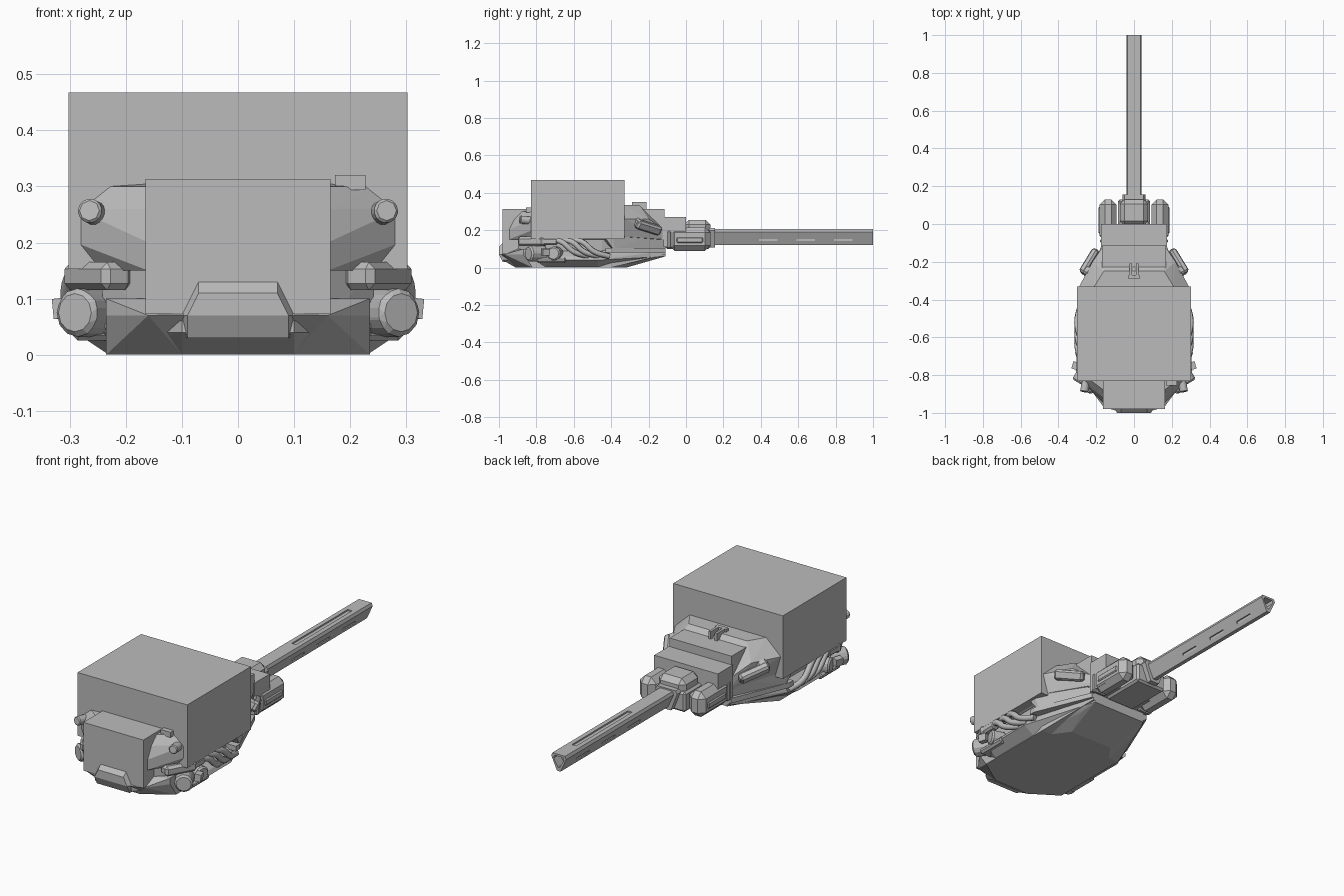
import bpy, bmesh
from mathutils import Vector, Matrix, Euler

if "Cube" in bpy.data.objects:
    bpy.data.objects.remove(bpy.data.objects["Cube"])

GREY = (.5, .5, .5, 1)
grey = bpy.data.materials.new("plain grey")
grey.use_nodes = True
grey.diffuse_color = GREY
grey.node_tree.nodes["Principled BSDF"].inputs["Base Color"].default_value = GREY


def finish(name, bm, bevel=0, mirrored=False):
    """Turn a bmesh into a grey object, optionally chamfered and mirrored."""
    bmesh.ops.recalc_face_normals(bm, faces=bm.faces)
    mesh = bpy.data.meshes.new(name)
    bm.to_mesh(mesh)
    bm.free()
    mesh.materials.append(grey)
    part = bpy.data.objects.new(name, mesh)
    bpy.context.collection.objects.link(part)
    if bevel:
        chamfer = part.modifiers.new("chamfer", "BEVEL")
        chamfer.width, chamfer.segments = bevel, 1
    if mirrored:
        mirror = part.modifiers.new("mirror", "MIRROR")
        mirror.use_mirror_merge = False
    return part


def faceted(name, points):
    """Convex body around the left-hand corners and their reflections."""
    bm = bmesh.new()
    for x, y, z in points:
        for side in (x, -x):
            bm.verts.new((side, y, z))
    hull = bmesh.ops.convex_hull(bm, input=bm.verts)
    inner = set(hull["geom_interior"] + hull["geom_unused"])
    loose = [v for v in bm.verts if v in inner]
    bmesh.ops.delete(bm, geom=loose, context="VERTS")
    bmesh.ops.dissolve_limit(bm, angle_limit=.02, verts=bm.verts, edges=bm.edges)
    return finish(name, bm)


def plan(z, nose=.16, front=-.95, wide=.29, shoulder=-.82, hip=-.4, stern=.16, back=-.11):
    """Left half of an eight-sided deck outline at one height."""
    return [(nose, front, z), (wide, shoulder, z), (wide, hip, z), (stern, back, z)]


def wedge(name, start, end, half, tip, low, high):
    """Bar along y with a flat top, tapering down to a narrow keel."""
    points = []
    for y in (start, end):
        points += [(half * .85, y, high), (half, y, high - .015), (tip, y, low)]
    return faceted(name, points)


def brick(name, at, size, turn=(0, 0, 0), bevel=0, mirrored=False):
    bm = bmesh.new()
    place = Matrix.LocRotScale(Vector(at), Euler(turn), Vector(size))
    bmesh.ops.create_cube(bm, size=1, matrix=place)
    return finish(name, bm, bevel, mirrored)


def drum(name, at, axis, radius, length, sides=12):
    bm = bmesh.new()
    place = Matrix.LocRotScale(Vector(at), Vector(axis).to_track_quat("Z", "Y"), None)
    bmesh.ops.create_cone(bm, cap_ends=True, segments=sides, radius1=radius,
                          radius2=radius, depth=length, matrix=place)
    return finish(name, bm, radius / 5, mirrored=True)


def hose(name, path, radius):
    curve = bpy.data.curves.new(name, "CURVE")
    curve.dimensions = "3D"
    curve.bevel_depth, curve.bevel_resolution, curve.resolution_u = radius, 1, 5
    curve.use_fill_caps = True
    spline = curve.splines.new("BEZIER")
    spline.bezier_points.add(len(path) - 1)
    for knot, spot in zip(spline.bezier_points, path):
        knot.co = spot
        knot.handle_left_type = knot.handle_right_type = "AUTO"
    curve.materials.append(grey)
    bpy.context.collection.objects.link(bpy.data.objects.new(name, curve))


def cut(target, cutter):
    cutter.hide_render = cutter.hide_viewport = True
    carve = target.modifiers.new(cutter.name, "BOOLEAN")
    carve.operation, carve.object, carve.solver = "DIFFERENCE", cutter, "EXACT"


# Lower hull: dished base, recessed core and bow
faceted("hull_base",
        plan(z=0, nose=.1, front=-.91, wide=.23, shoulder=-.75, hip=-.47, stern=.12, back=-.32)
        + plan(z=.04, nose=.1, front=-.98, shoulder=-.74, hip=-.47, back=-.2)
        + plan(z=.06, nose=.1, front=-.98, wide=.28, shoulder=-.74, hip=-.46, stern=.15)
        + plan(z=.09, nose=.1, front=-.9, wide=.24, shoulder=-.7, hip=-.4, stern=.15))
faceted("hull_core",
        plan(z=.03, front=-.9, wide=.235, hip=-.45, back=-.3)
        + plan(z=.2, front=-.9, wide=.25, hip=-.45))
faceted("bow_skirt",
        plan(z=0, nose=.1, front=-.91, wide=.235, stern=.2, back=-.4)
        + plan(z=.07, front=-.97, wide=.235, shoulder=-.87)
        + plan(z=.1, front=-.9, wide=.235, shoulder=-.87)
        + plan(z=.07, nose=.09, front=-.99, wide=.2))
faceted("bow_hood", [(.07, -.98, .13), (.07, -1, .11), (.1, -.98, .07), (.09, -1, .07),
                     (.09, -.98, .03), (.07, -.9, .13), (.1, -.9, .03)])

# Upper faceted shell and its rear skirt
faceted("upper_shell",
        plan(z=.15, wide=.25)
        + plan(z=.17, wide=.295, shoulder=-.7)
        + plan(z=.2)
        + plan(z=.26, front=-.92, hip=-.33, stern=.22, back=-.2)
        + plan(z=.3, front=-.88, wide=.24, stern=.19, back=-.23)
        + plan(z=.335, front=-.5, wide=.21, shoulder=-.45, hip=-.33, back=-.25))
faceted("rear_skirt",
        plan(z=.1, front=-.4, wide=.28, shoulder=-.39, hip=-.38, stern=.15)
        + plan(z=.2, front=-.5, wide=.295, shoulder=-.46))
faceted("rear_rail",
        plan(z=.08, front=-.4, shoulder=-.43, stern=.17)
        + plan(z=.105, front=-.4, shoulder=-.43, stern=.17))
brick("hatch_bar", at=(0, -.28, .33), size=(.06, .02, .04))
brick("hatch_prongs", at=(.017, -.24, .33), size=(.012, .06, .04), mirrored=True)

# Plain boxes
brick("main_box", at=(0, -.58, .31), size=(.604, .5, .314))
brick("front_box", at=(0, -.9, .193), size=(.33, .16, .24))
brick("small_box", at=(.2, -.84, .307), size=(.055, .03, .026))
brick("rear_upper_box", at=(0, -.19, .23), size=(.34, .15, .166))
brick("rear_lower_box", at=(0, -.06, .19), size=(.35, .12, .16))

# Shell lamps and rear sensor pods
drum("lamps", at=(.257, -.85, .253), axis=(.2, -1, .1), radius=.023, length=.08, sides=8)
brick("sensor_pods", at=(.235, -.2, .215), size=(.04, .15, .05),
      turn=(-.3, .5, .4), bevel=.01, mirrored=True)
brick("sensor_caps", at=(.245, -.25, .235), size=(.05, .05, .05),
      turn=(-.3, .5, .4), bevel=.01, mirrored=True)

# Side machinery: drums, tabs, cradle and hoses
drum("front_drums", at=(.265, -.8, .075), axis=(.6, -1, 0), radius=.043, length=.1)
drum("middle_drums", at=(.27, -.7, .075), axis=(1, -.3, 0), radius=.038, length=.07)
brick("drum_tabs", at=(.31, -.75, .083), size=(.03, .04, .036), turn=(0, .1, .3), mirrored=True)
brick("shoulder_blocks", at=(.25, -.82, .14), size=(.06, .16, .05),
      turn=(0, 0, -.5), bevel=.012, mirrored=True)
brick("side_brackets", at=(.285, -.73, .14), size=(.04, .09, .04), bevel=.01, mirrored=True)
brick("drum_cradles", at=(.26, -.72, .04), size=(.07, .16, .03), bevel=.01, mirrored=True)
for side in (-1, 1):
    for strand in range(3):
        y = -.74 + strand * .055
        hose("side_hose", [(side * .27, y, .15), (side * .295, y + .07, .14),
                           (side * .298, y + .14, .085), (side * .275, y + .22, .06)], radius=.016)

# Gun mount: core, hump, side housings and collar
brick("mount_core", at=(0, .01, .15), size=(.17, .24, .1), bevel=.01)
brick("mount_hump", at=(0, .06, .21), size=(.15, .14, .09), bevel=.025)
brick("mount_housings", at=(.137, .02, .152), size=(.09, .22, .125), bevel=.028, mirrored=True)
brick("housing_ribs", at=(.18, .02, .147), size=(.016, .14, .03), bevel=.005, mirrored=True)
brick("housing_brackets", at=(.14, -.09, .15), size=(.08, .03, .1), bevel=.01, mirrored=True)
wedge("collar", start=.12, end=.155, half=.06, tip=.025, low=.108, high=.212)

# Barrel: triangular tube with a hollow muzzle and slots
barrel = wedge("barrel", start=.14, end=1, half=.041, tip=.01, low=.122, high=.205)
cut(barrel, wedge("bore_cutter", start=.95, end=1.1, half=.028, tip=.004, low=.14, high=.195))
cut(barrel, brick("top_slot_cutter", at=(0, .66, .22), size=(.024, .44, .044)))
for y in (.44, .64, .84):
    cut(barrel, brick("side_slot_cutter", at=(.04, y, .147), size=(.044, .1, .012), mirrored=True))
